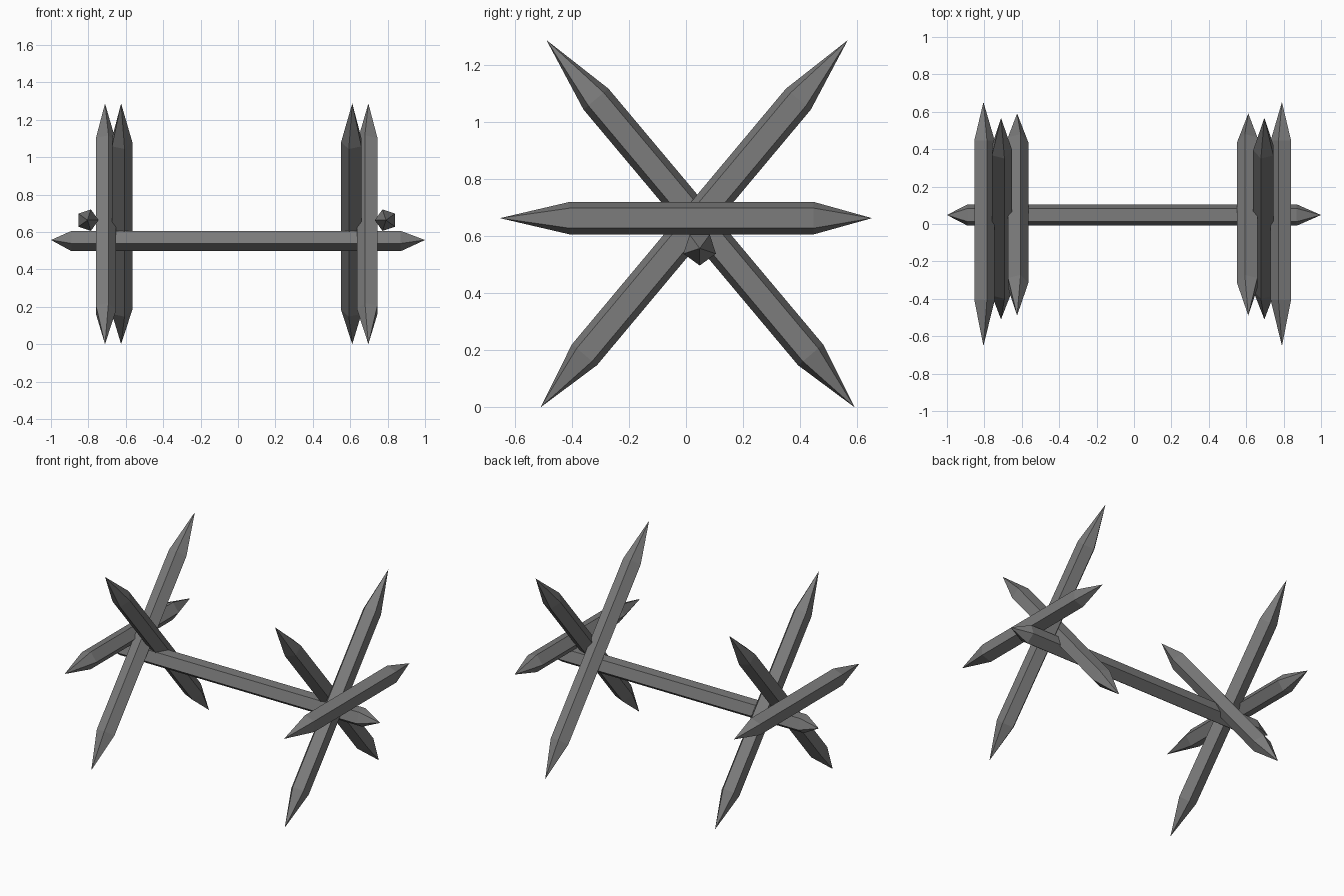
import bpy, bmesh, math
from mathutils import Vector

if "Cube" in bpy.data.objects:
    bpy.data.objects.remove(bpy.data.objects["Cube"])

RADIUS = 0.06
SIDES = 5

wood = bpy.data.materials.new("dark grey")
wood.diffuse_color = (0.2, 0.2, 0.2, 1)
wood.use_nodes = True
wood.node_tree.nodes["Principled BSDF"].inputs["Base Color"].default_value = wood.diffuse_color


def stake(name, start, end, taper_start, taper_end, ridge):
    """Five-sided log sharpened at both ends; one edge points along ridge."""
    a, b = Vector(start), Vector(end)
    axis = (b - a).normalized()
    u = Vector(ridge).normalized()
    v = axis.cross(u)
    bm = bmesh.new()

    def ring(centre):
        angles = [2 * math.pi * i / SIDES for i in range(SIDES)]
        return [bm.verts.new(centre + RADIUS * (u * math.cos(t) + v * math.sin(t)))
                for t in angles]

    tip_a, tip_b = bm.verts.new(a), bm.verts.new(b)
    ring_a = ring(a + axis * taper_start)
    ring_b = ring(b - axis * taper_end)
    for i in range(SIDES):
        j = (i + 1) % SIDES
        bm.faces.new((ring_a[i], ring_a[j], ring_b[j], ring_b[i]))
        bm.faces.new((tip_a, ring_a[j], ring_a[i]))
        bm.faces.new((tip_b, ring_b[i], ring_b[j]))
    bmesh.ops.recalc_face_normals(bm, faces=bm.faces)
    mesh = bpy.data.meshes.new(name)
    bm.to_mesh(mesh)
    bm.free()
    mesh.materials.append(wood)
    obj = bpy.data.objects.new(name, mesh)
    bpy.context.collection.objects.link(obj)


# Long beam joining the two crosses
stake("long_beam", (-1, 0.048, 0.557), (1, 0.048, 0.557), 0.11, 0.13, (0, 0, -1))

# Three crossed stakes at each end, mirrored about the middle
MID = -0.007
for side, label in ((-1, "left"), (1, "right")):
    inward = (-side, 0, 0)
    x = MID + side * 0.704
    stake(label + "_outer_cross_stake", (x, -0.51, 0), (x, 0.567, 1.287),
          0.24, 0.27, inward)
    x = MID + side * 0.618
    stake(label + "_inner_cross_stake", (x, 0.591, 0), (x, -0.489, 1.287),
          0.24, 0.27, inward)
    x = MID + side * 0.798
    stake(label + "_level_stake", (x, -0.652, 0.663), (x, 0.652, 0.663),
          0.245, 0.205, inward)
